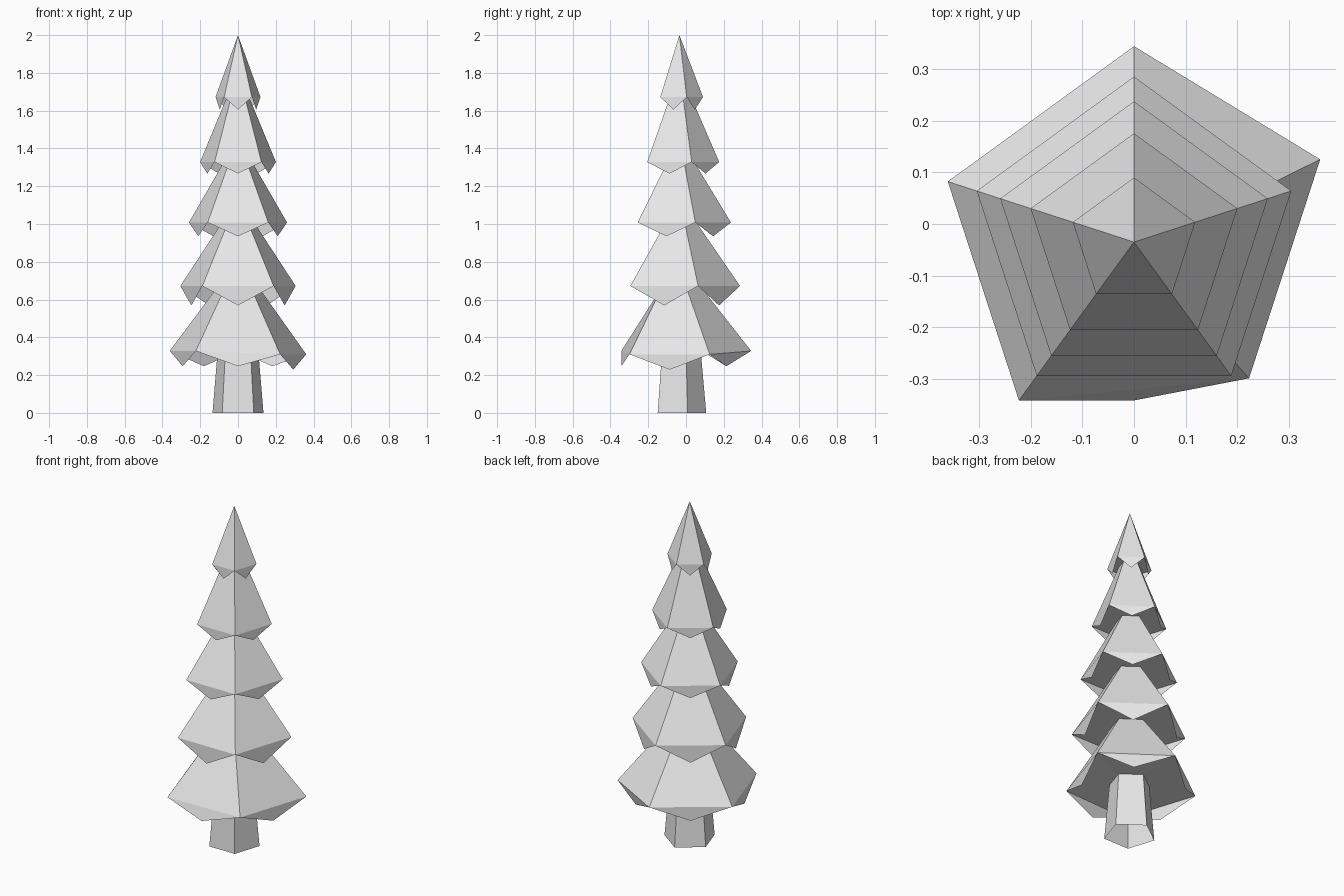
import bpy, bmesh, math
from mathutils import Vector

if "Cube" in bpy.data.objects:
    bpy.data.objects.remove(bpy.data.objects["Cube"])

CY = -0.035  # trunk axis in y

grey = bpy.data.materials.new("light_grey")
grey.diffuse_color = (0.8, 0.8, 0.8, 1)
grey.use_nodes = True
grey.node_tree.nodes["Principled BSDF"].inputs["Base Color"].default_value = grey.diffuse_color


def ring(r, z):
    """Five points, first one at the back, running anticlockwise."""
    return [Vector((r * math.cos(math.radians(90 + 72 * k)),
                    CY + r * math.sin(math.radians(90 + 72 * k)), z))
            for k in range(5)]


def finish(bm, name):
    me = bpy.data.meshes.new(name)
    bm.to_mesh(me)
    bm.free()
    me.materials.append(grey)
    ob = bpy.data.objects.new(name, me)
    bpy.context.collection.objects.link(ob)


# Branch tiers: radius, rim height, height of hanging points, neck radius
tiers = [
    (0.380, 0.328, 0.247, 0.113),
    (0.321, 0.672, 0.569, 0.110),
    (0.273, 1.008, 0.935, 0.090),
    (0.211, 1.328, 1.267, 0.079),
    (0.125, 1.672, 1.606, 0.062),
]

# Trunk: tapered five-sided post, open at the bottom
bm = bmesh.new()
low = [bm.verts.new(p) for p in ring(0.142, 0)]
top = [bm.verts.new(p) for p in ring(tiers[0][3], tiers[0][1])]
for k in range(5):
    n = (k + 1) % 5
    bm.faces.new((low[k], low[n], top[n], top[k]))
finish(bm, "trunk")

for i, (r, z, zlow, rn) in enumerate(tiers):
    bm = bmesh.new()
    corners = ring(r, z)
    tips = [(corners[k] + corners[(k + 1) % 5]) / 2 for k in range(5)]
    for t in tips:
        t.z = zlow
    if i == 0:  # the right side of the lowest tier is bent
        for p in (corners[3], corners[4], tips[3]):
            p += Vector((0, 0.043, -0.018))
    corners = [bm.verts.new(p) for p in corners]
    tips = [bm.verts.new(p) for p in tips]
    neck = [bm.verts.new(p) for p in ring(rn, z)]
    if i < 4:
        upper = [bm.verts.new(p) for p in ring(tiers[i + 1][3], tiers[i + 1][1])]
    else:
        apex = bm.verts.new((0, CY, 2))
    for k in range(5):
        n = (k + 1) % 5
        a, b = corners[k], corners[n]
        if i < 4:
            bm.faces.new((a, b, upper[n], upper[k]))  # sloping side
        else:
            bm.faces.new((a, b, apex))
        bm.faces.new((a, tips[k], b))                 # thin hanging point
        bm.faces.new((b, a, neck[k], neck[n]))        # flat underside
    finish(bm, "branch_tier_%d" % (i + 1))
